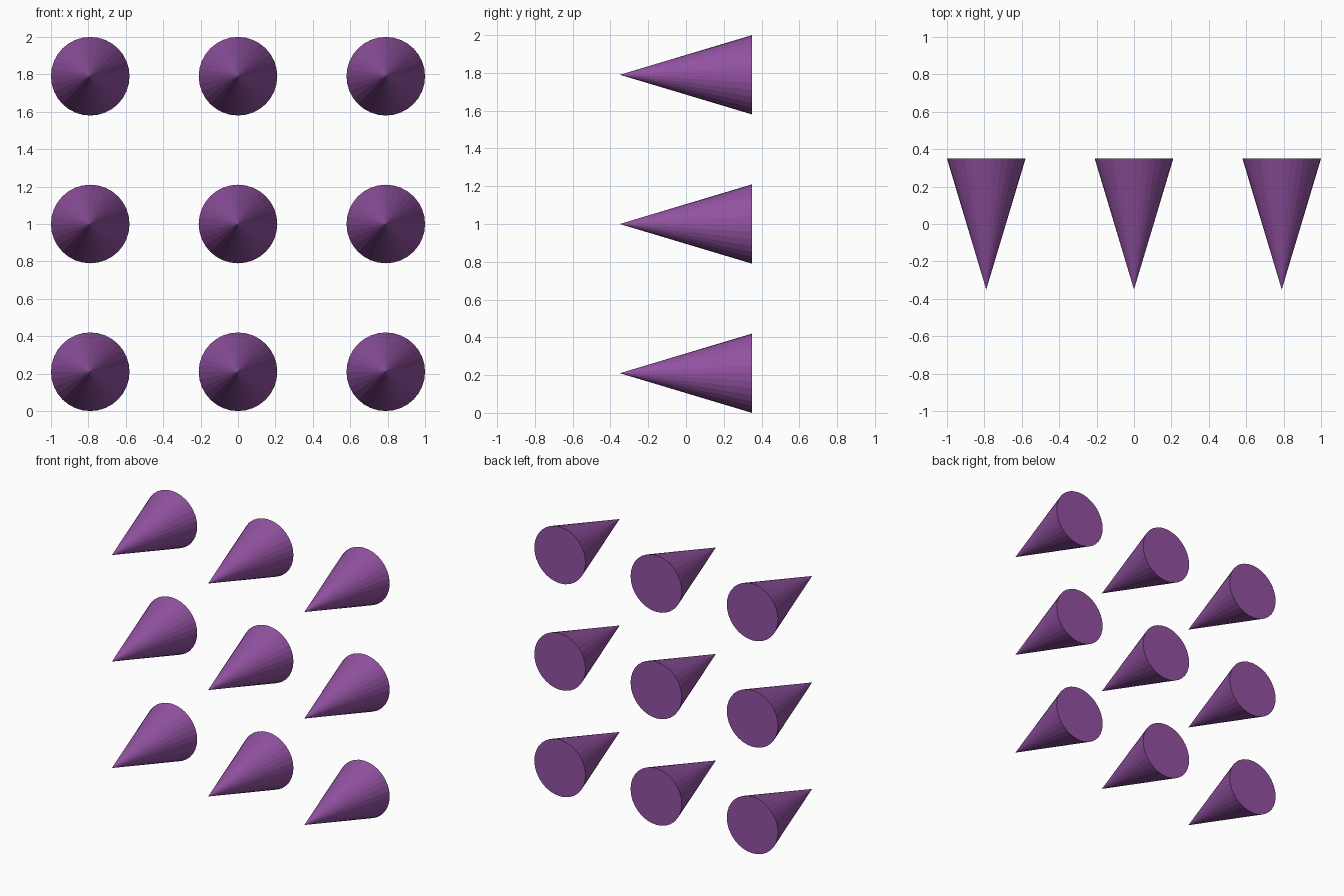
import bpy
import math

if "Cube" in bpy.data.objects:
    bpy.data.objects.remove(bpy.data.objects["Cube"])

RADIUS = 0.21
LENGTH = 0.70
SPACING = 0.79

purple = bpy.data.materials.new("purple")
purple.diffuse_color = (0.29, 0.085, 0.36, 1.0)
purple.use_nodes = True
purple.node_tree.nodes["Principled BSDF"].inputs["Base Color"].default_value = purple.diffuse_color

# One flat-faced cone, tip pointing to the front
bpy.ops.mesh.primitive_cone_add(vertices=32, radius1=RADIUS, radius2=0, depth=LENGTH,
                                rotation=(math.radians(90), 0, 0))
cone = bpy.context.object
bpy.ops.object.transform_apply(location=False, rotation=True, scale=False)
cone.data.name = "cone"
cone.data.materials.append(purple)

# 3 x 3 upright grid sharing the cone mesh
for row, height in enumerate(("bottom", "middle", "top")):
    for col, side in enumerate(("left", "centre", "right")):
        part = cone if row == col == 0 else cone.copy()
        part.name = f"cone_{height}_{side}"
        part.location = ((col - 1) * SPACING, 0, 1 + (row - 1) * SPACING)
        if part is not cone:
            bpy.context.collection.objects.link(part)
